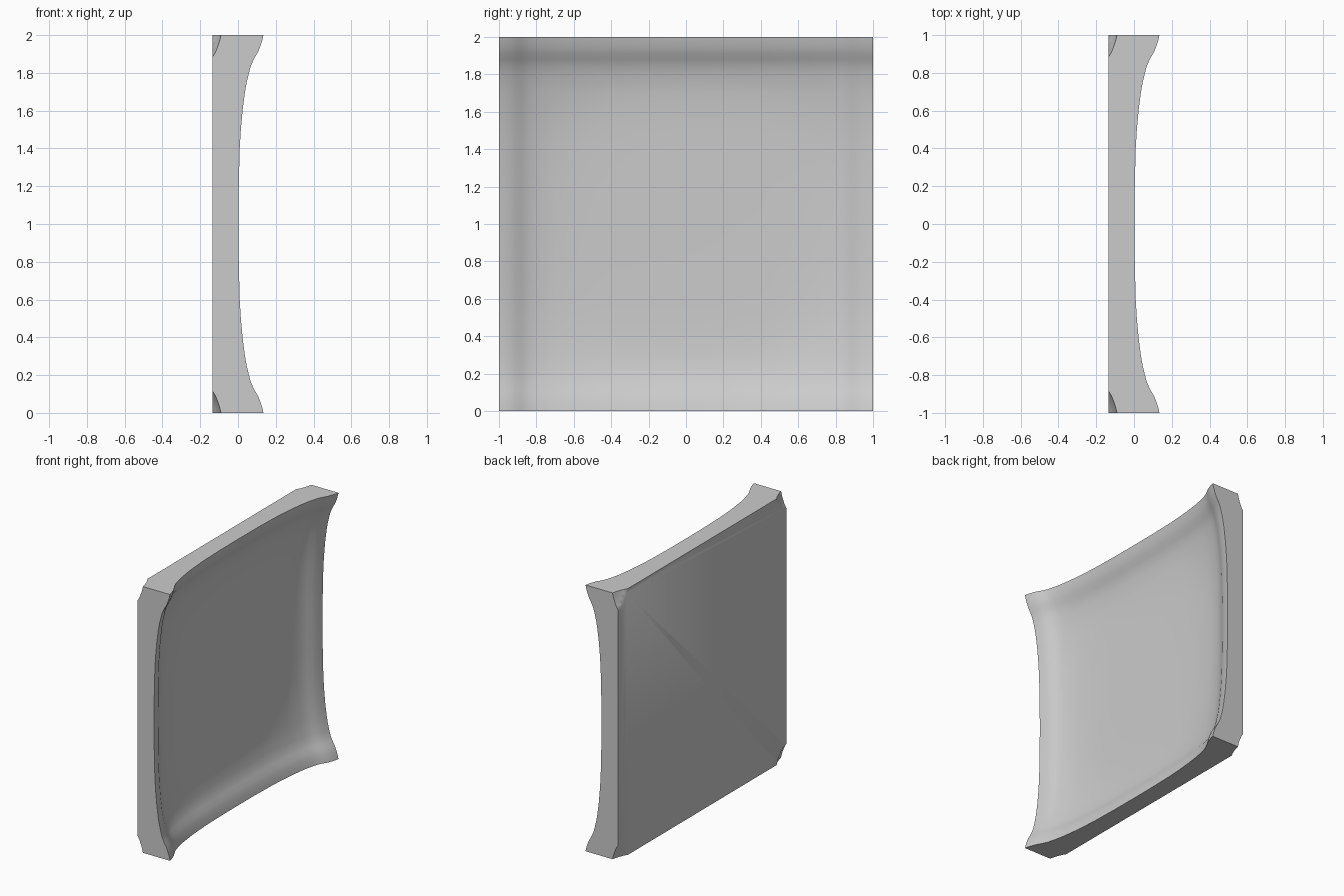
import bpy, bmesh

if "Cube" in bpy.data.objects:
    bpy.data.objects.remove(bpy.data.objects["Cube"])

# Rim profile: (distance from centre, rise); steep lip, gentle inner sweep
PROFILE = [(0, 0), (.2, .001), (.4, .006), (.5, .012), (.6, .021), (.7, .034),
           (.75, .043), (.8, .055), (.84, .066), (.88, .085), (.91, .103),
           (.94, .115), (.97, .125), (1, .132)]
THICK, BACK, FLOOR = .225, -.135, -.105

steps = [(-t, h) for t, h in reversed(PROFILE[1:])] + PROFILE
n = len(steps)


def front_x(hy, hz):
    """Dished front surface, blended softly into a flat floor."""
    f = hy + hz - .129
    k = .03
    d = max(k - abs(f - FLOOR), 0) / k
    return max(f, FLOOR) + d * d * k / 4


# Bowed slab: dished front and a parallel offset back
bm = bmesh.new()
front, rear = [], []
for y, hy in steps:
    row = [front_x(hy, hz) for _, hz in steps]
    front.append([bm.verts.new((x, y, z + 1)) for x, (z, _) in zip(row, steps)])
    rear.append([bm.verts.new((x - THICK, y, z + 1)) for x, (z, _) in zip(row, steps)])
for i in range(n - 1):
    for j in range(n - 1):
        for g in (front, rear):
            bm.faces.new((g[i][j], g[i + 1][j], g[i + 1][j + 1], g[i][j + 1]))
    for a in (0, n - 1):
        bm.faces.new((front[i][a], front[i + 1][a], rear[i + 1][a], rear[i][a]))
        bm.faces.new((front[a][i], front[a][i + 1], rear[a][i + 1], rear[a][i]))

# Trim the back flat, leaving the scooped corner notches
cut = bmesh.ops.bisect_plane(bm, geom=bm.verts[:] + bm.edges[:] + bm.faces[:],
                             plane_co=(BACK, 0, 0), plane_no=(1, 0, 0), clear_inner=True)
edges = [e for e in cut['geom_cut'] if isinstance(e, bmesh.types.BMEdge)]
bmesh.ops.contextual_create(bm, geom=edges)
bmesh.ops.recalc_face_normals(bm, faces=bm.faces[:])

mesh = bpy.data.meshes.new("dished_panel")
bm.to_mesh(mesh)
bm.free()
panel = bpy.data.objects.new("dished_panel", mesh)
bpy.context.collection.objects.link(panel)

# Plain light grey finish
grey = bpy.data.materials.new("light_grey")
grey.diffuse_color = (.6, .6, .6, 1)
grey.use_nodes = True
grey.node_tree.nodes["Principled BSDF"].inputs["Base Color"].default_value = grey.diffuse_color
mesh.materials.append(grey)

bpy.context.view_layer.objects.active = panel
panel.select_set(True)
bpy.ops.object.shade_smooth_by_angle(angle=.6)
